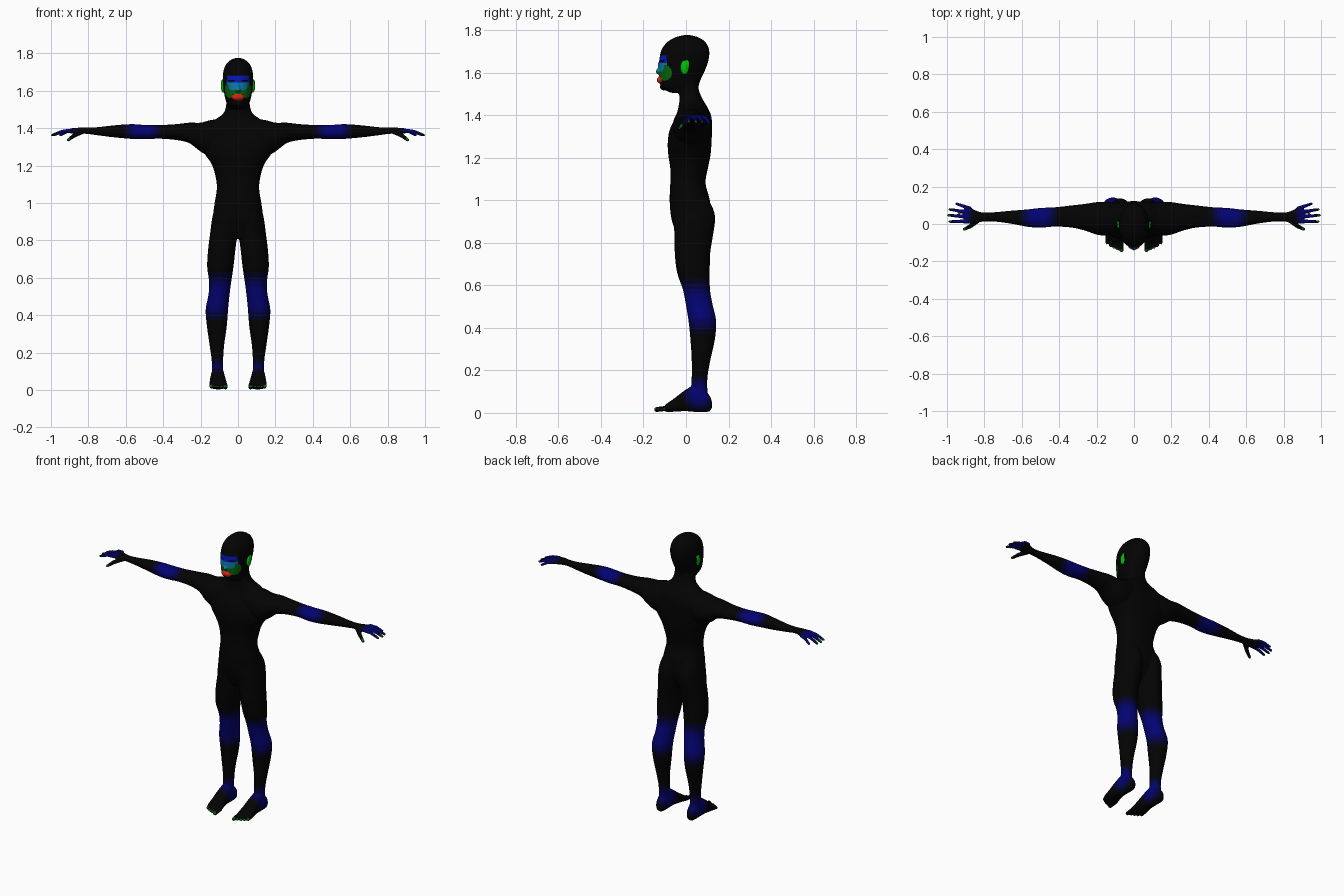
import bpy, bmesh, math
from mathutils import Matrix, Vector

if "Cube" in bpy.data.objects:
    bpy.data.objects.remove(bpy.data.objects["Cube"])

# ---------- colours ----------
COLOURS = [("black", (.0009, .0009, .0009)), ("dark_navy", (.0009, .0009, .014)),
           ("navy", (.0009, .0009, .05)), ("deep_blue", (.0009, .0009, .105)),
           ("joint_blue", (.0009, .0009, .17)), ("brow_blue", (.002, .008, .45)),
           ("cyan", (.004, .2, .42)), ("cheek_green", (.002, .13, .004)),
           ("bright_green", (.001, .52, .002)), ("lip_red", (.62, .018, .006))]
MATS = []
for name, rgb in COLOURS:
    m = bpy.data.materials.new(name)
    m.diffuse_color = (*rgb, 1)
    m.use_nodes = True
    m.node_tree.nodes["Principled BSDF"].inputs["Base Color"].default_value = m.diffuse_color
    MATS.append(m)
BLACK, DARK, NAVY, DEEP, BLUE, BROW, CYAN, CHEEK, GREEN, RED = range(10)


# ---------- helpers ----------
def spline(rows, steps=4):
    """Catmull-Rom interpolation through rows of numbers."""
    out = []
    for i in range(len(rows) - 1):
        p = [rows[max(0, min(len(rows) - 1, i + k))] for k in (-1, 0, 1, 2)]
        for s in range(steps):
            t = s / steps
            out.append([.5 * (2 * b + (c - a) * t + (2 * a - 5 * b + 4 * c - d) * t * t
                              + (3 * b - a - 3 * c + d) * t ** 3) for a, b, c, d in zip(*p)])
    return out + [list(rows[-1])]


def skin_rings(bm, rings):
    rings = [[bm.verts.new(c) for c in r] for r in rings]
    n = len(rings[0])
    for a, b in zip(rings, rings[1:]):
        for i in range(n):
            bm.faces.new((a[i], a[(i + 1) % n], b[(i + 1) % n], b[i]))
    bm.faces.new(rings[0])
    bm.faces.new(rings[-1])


def loft(bm, rows, axis, side=1, power=2.0, n=32):
    """Rows give position along axis, then low/high extents on the two other axes."""
    order = {"x": (0, 1, 2), "y": (1, 0, 2), "z": (2, 0, 1)}[axis]
    rings = []
    for t, a0, a1, b0, b1 in spline(rows):
        ring = []
        for i in range(n):
            c, s = math.cos(math.tau * i / n), math.sin(math.tau * i / n)
            u = math.copysign(abs(c) ** (2 / power), c)
            v = math.copysign(abs(s) ** (2 / power), s)
            co = [0, 0, 0]
            co[order[0]] = t
            co[order[1]] = (a0 + a1) / 2 + u * (a1 - a0) / 2
            co[order[2]] = (b0 + b1) / 2 + v * (b1 - b0) / 2
            co[0] *= side
            ring.append(co)
        rings.append(ring)
    skin_rings(bm, rings)


def ball(bm, centre, size):
    bmesh.ops.create_uvsphere(bm, u_segments=20, v_segments=12, radius=1,
                              matrix=Matrix.Translation(centre) @ Matrix.Diagonal((*size, 1)))


def digit(bm, points, r0, r1, side):
    """Round tapering tube with ball ends, for fingers and toes."""
    pts = [Vector((p[0] * side, p[1], p[2])) for p in points]
    last = len(pts) - 1
    rad = [r0 + (r1 - r0) * i / last for i in range(last + 1)]
    rings = []
    for i, p in enumerate(pts):
        d = (pts[min(i + 1, last)] - pts[max(i - 1, 0)]).normalized()
        q = d.to_track_quat('Z', 'Y')
        rings.append([p + q @ Vector((rad[i] * math.cos(math.tau * k / 12),
                                      rad[i] * math.sin(math.tau * k / 12), 0)) for k in range(12)])
    skin_rings(bm, rings)
    for i in (0, last):
        ball(bm, pts[i], (rad[i],) * 3)


def toe(k):
    """Centre x, tip y and radius of toe number k."""
    x = .067 + (.0 if k == 0 else .004 + .0185 * k)
    return x, -.138 + .003 * k + .0015 * k * k, .0125 if k == 0 else .008


def make_object(bm, name):
    bmesh.ops.recalc_face_normals(bm, faces=bm.faces[:])
    me = bpy.data.meshes.new(name)
    bm.to_mesh(me)
    bm.free()
    ob = bpy.data.objects.new(name, me)
    bpy.context.collection.objects.link(ob)
    return ob


# ---------- body volumes ----------
bm = bmesh.new()
torso = [(.81, .05, -.03, .07), (.86, .11, -.052, .10), (.92, .133, -.07, .118),
         (1.0, .125, -.077, .112), (1.08, .113, -.074, .092), (1.15, .122, -.074, .103),
         (1.21, .142, -.083, .115), (1.27, .182, -.086, .12), (1.33, .2, -.077, .122),
         (1.39, .185, -.05, .12), (1.435, .14, -.036, .102), (1.475, .082, -.031, .078),
         (1.52, .064, -.035, .06), (1.58, .06, -.04, .055)]
loft(bm, [(z, -w, w, f, b) for z, w, f, b in torso], "z", power=2.3)

head = [(1.505, .046, -.075, .045), (1.53, .059, -.113, .058), (1.56, .069, -.123, .066),
        (1.60, .076, -.126, .085), (1.65, .081, -.126, .104), (1.70, .079, -.118, .11),
        (1.74, .065, -.092, .094), (1.765, .039, -.052, .06), (1.776, .012, -.01, .02)]
loft(bm, [(z, -w, w, f, b) for z, w, f, b in head], "z", power=2.15)
ball(bm, (0, -.124, 1.605), (.014, .018, .016))           # nose tip
ball(bm, (0, -.12, 1.628), (.009, .014, .03))             # nose bridge
ball(bm, (0, -.118, 1.565), (.032, .02, .017))            # lips
ball(bm, (0, -.105, 1.532), (.024, .018, .016))           # chin

leg = [(1.04, .04, .095, -.03, .075), (.98, .018, .122, -.052, .118), (.92, .006, .138, -.062, .137),
       (.84, .004, .149, -.054, .128),
       (.75, .014, .16, -.053, .114), (.66, .024, .165, -.042, .112), (.58, .036, .155, -.015, .113),
       (.51, .045, .158, -.001, .125), (.43, .053, .173, .012, .142), (.34, .06, .166, .021, .135),
       (.24, .074, .152, .027, .113), (.15, .08, .14, .026, .1), (.05, .082, .138, .02, .105)]
foot = [(.122, .095, .122, .025, .05), (.108, .082, .135, .006, .085), (.05, .076, .141, .004, .13),
        (0, .07, .147, .008, .11), (-.05, .062, .152, .006, .072), (-.085, .057, .154, .004, .048),
        (-.1, .06, .15, .008, .034)]
arm = [(.06, -.05, .105, 1.29, 1.455), (.14, -.062, .118, 1.25, 1.445), (.2, -.057, .117, 1.275, 1.43),
       (.26, -.036, .108, 1.32, 1.43), (.33, -.02, .1, 1.337, 1.422), (.42, -.014, .09, 1.344, 1.417),
       (.5, -.02, .086, 1.341, 1.418), (.57, -.015, .078, 1.343, 1.422), (.66, .002, .071, 1.351, 1.416),
       (.75, .013, .063, 1.362, 1.406), (.81, .012, .062, 1.37, 1.403), (.85, .003, .075, 1.37, 1.403),
       (.89, .004, .095, 1.372, 1.4), (.905, .014, .09, 1.376, 1.394)]
fingers = [((.885, .014), (.985, .013)), ((.885, .038), (.992, .047)),
           ((.885, .062), (.985, .078)), ((.88, .084), (.948, .108))]
for side in (1, -1):
    loft(bm, leg, "z", side)
    loft(bm, foot, "y", side, power=2.5)
    loft(bm, arm, "x", side)
    for (ax, ay), (bx, by) in fingers:
        digit(bm, [(ax, ay, 1.388), ((ax + bx) / 2, (ay + by) / 2, 1.383), (bx, by, 1.364)],
              .0115, .008, side)
    digit(bm, [(.835, .02, 1.382), (.875, -.012, 1.362), (.908, -.028, 1.337)], .015, .009, side)
    for k in range(5):                                    # toes
        x, tip, r = toe(k)
        digit(bm, [(x, -.085, .022), (x, tip, .016)], r, r, side)
volumes = make_object(bm, "body_volumes")

# ---------- fuse volumes into one smooth skin ----------
rm = volumes.modifiers.new("fuse", 'REMESH')
rm.mode = 'VOXEL'
rm.voxel_size = .0045
sm = volumes.modifiers.new("soften", 'SMOOTH')
sm.factor, sm.iterations = .5, 5
dg = bpy.context.evaluated_depsgraph_get()
skin = bpy.data.meshes.new_from_object(volumes.evaluated_get(dg))
skin.name = "body"
bpy.data.objects.remove(volumes)
body = bpy.data.objects.new("body", skin)
bpy.context.collection.objects.link(body)


# ---------- painted zones ----------
def fade(d, half):
    """Blue in the middle of a joint, darkening towards its ends."""
    d = abs(d) / half
    return BLUE if d < .45 else DEEP if d < .65 else NAVY if d < .83 else DARK if d < 1 else BLACK


def colour_at(c, n):
    x, y, z = abs(c.x), c.y, c.z
    if x > .3:                                            # arm and hand
        if x < .7:
            return fade(x - .51, .1)
        if y < -.005:
            return CHEEK if x > .898 and (n.y < -.3 or n.z > .4) else BLACK
        if n.z > .4 and (x > .985 or (y < .03 and x > .978)):
            return CHEEK
        return fade(x - .925, .065) if n.z > -.5 or x > .905 else BLACK
    if z < .7:                                            # leg and foot
        if z > .25:
            return fade(z - .5, .13)
        for k in range(5):                                # nail on each toe
            tx, tip, r = toe(k)
            if abs(x - tx) < r * .75 and y < tip + .003 and n.z > .05:
                return CHEEK
        return fade(math.hypot((y - .06) * 1.1, z - .09), .085)
    if z > 1.54 and y < -.05:                             # face
        if math.hypot(x / .034, (z - 1.566) / .0185) < 1 and y < -.1:
            return RED
        cheek = math.hypot(y + .104, z - 1.599) < .038
        if cheek and x > .05 - max(0, 1.62 - z) * .5:
            return CHEEK
        if x < .066 and 1.645 < z < 1.68 and y < -.09:
            eye = math.hypot((x - .036) / .017, (z - 1.654) / .0055) < 1
            return BLACK if eye else BROW
        if x < .066 and 1.606 < z <= 1.647 and y < -.09:
            return CYAN
        if y < -.1 and 1.582 < z <= 1.606:
            return CHEEK
    return BLACK


for m in MATS:
    skin.materials.append(m)
for p in skin.polygons:
    p.material_index = colour_at(p.center, p.normal)
    p.use_smooth = True

# ---------- ears ----------
for side, label in ((1, "left"), (-1, "right")):
    bm = bmesh.new()
    ball(bm, (.08 * side, -.006, 1.624), (.011, .02, .034))
    ball(bm, (.083 * side, .004, 1.636), (.009, .014, .024))
    ear = make_object(bm, label + "_ear")
    ear.data.materials.append(MATS[GREEN])
    ear.data.materials.append(MATS[BLACK])
    for p in ear.data.polygons:
        p.material_index = 1 if p.normal.y > .75 else 0   # dark behind the ear
        p.use_smooth = True
